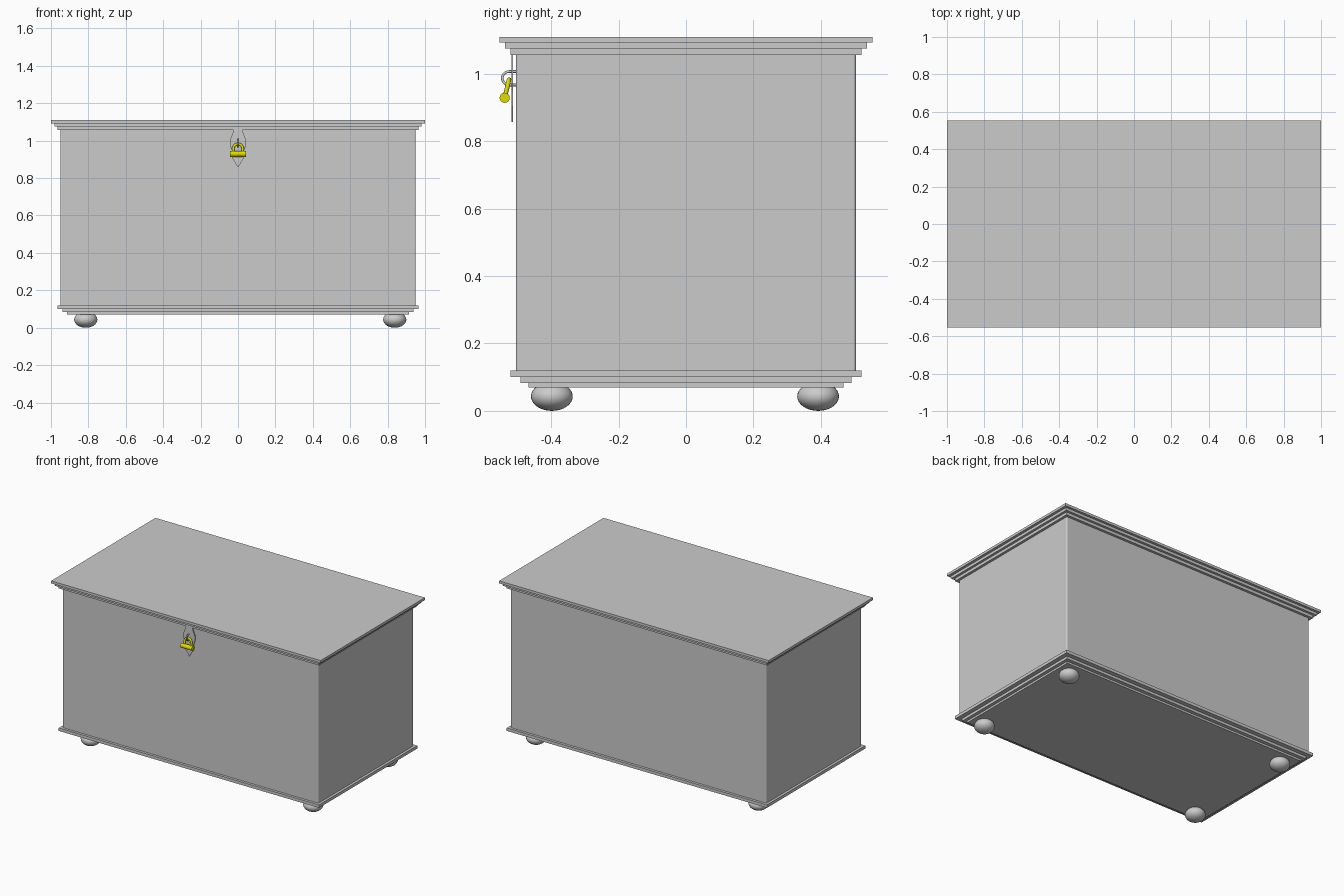
import bpy, bmesh
from math import pi, sin, cos
from mathutils import Vector

if "Cube" in bpy.data.objects:
    bpy.data.objects.remove(bpy.data.objects["Cube"])

brass = bpy.data.materials.new("brass")
brass.diffuse_color = (0.75, 0.72, 0.0, 1)
brass.use_nodes = True
brass.node_tree.nodes["Principled BSDF"].inputs["Base Color"].default_value = brass.diffuse_color


def make_object(name, bm, mat=None):
    bmesh.ops.recalc_face_normals(bm, faces=bm.faces)
    mesh = bpy.data.meshes.new(name)
    bm.to_mesh(mesh)
    bm.free()
    obj = bpy.data.objects.new(name, mesh)
    bpy.context.collection.objects.link(obj)
    if mat:
        mesh.materials.append(mat)
    return obj


def stepped_block(name, profile):
    """Stack rectangular rings (half_x, half_y, z) into one closed block."""
    bm = bmesh.new()
    rings = [[bm.verts.new((sx * hx, sy * hy, z))
              for sx, sy in ((-1, -1), (1, -1), (1, 1), (-1, 1))]
             for hx, hy, z in profile]
    for a, b in zip(rings, rings[1:]):
        for i in range(4):
            j = (i + 1) % 4
            bm.faces.new((a[i], a[j], b[j], b[i]))
    bm.faces.new(rings[0])
    bm.faces.new(rings[-1])
    return make_object(name, bm)


def tube(name, points, radius, mat=None):
    curve = bpy.data.curves.new(name, 'CURVE')
    curve.dimensions = '3D'
    curve.bevel_depth = radius
    curve.bevel_resolution = 3
    curve.use_fill_caps = True
    spline = curve.splines.new('POLY')
    spline.points.add(len(points) - 1)
    for p, co in zip(spline.points, points):
        p.co = (*co, 1)
    if mat:
        curve.materials.append(mat)
    obj = bpy.data.objects.new(name, curve)
    bpy.context.collection.objects.link(obj)
    return obj


def smooth(obj):
    bpy.ops.object.select_all(action='DESELECT')
    obj.select_set(True)
    bpy.context.view_layer.objects.active = obj
    bpy.ops.object.shade_smooth_by_angle()


# Plinth and lid with stepped mouldings
stepped_block("base_moulding", [
    (0.915, 0.467, 0.07), (0.915, 0.467, 0.083), (0.937, 0.491, 0.083),
    (0.937, 0.491, 0.10), (0.966, 0.521, 0.10), (0.966, 0.521, 0.12)])
stepped_block("lid", [
    (0.966, 0.521, 1.056), (0.966, 0.521, 1.075), (0.982, 0.537, 1.075),
    (0.982, 0.537, 1.093), (1.0, 0.553, 1.093), (1.0, 0.553, 1.11)])

# Chest box with softened upright corners
box = stepped_block("chest_body", [(0.949, 0.504, 0.118), (0.949, 0.504, 1.058)])
bm = bmesh.new()
bm.from_mesh(box.data)
uprights = [e for e in bm.edges if abs(e.verts[0].co.z - e.verts[1].co.z) > 0.5]
bmesh.ops.bevel(bm, geom=uprights, offset=0.007, segments=3, profile=0.5, affect='EDGES')
bm.to_mesh(box.data)
bm.free()

# Bun feet
for side, x in (("left", -0.814), ("right", 0.838)):
    for end, y in (("front", -0.398), ("back", 0.392)):
        bm = bmesh.new()
        bmesh.ops.create_uvsphere(bm, u_segments=32, v_segments=16, radius=1)
        bmesh.ops.scale(bm, vec=(0.062, 0.062, 0.043), verts=bm.verts)
        bmesh.ops.translate(bm, vec=(x, y, 0.046 - 0.003), verts=bm.verts)
        smooth(make_object(f"{end}_{side}_foot", bm))

# Hasp plate hanging from the lid
half = [(0.022, 1.06), (0.03, 1.035), (0.044, 1.0), (0.043, 0.975),
        (0.032, 0.945), (0.03, 0.905)]
outline = half + [(0, 0.857)] + [(-x, z) for x, z in reversed(half)]
bm = bmesh.new()
face = bm.faces.new([bm.verts.new((x, -0.518, z)) for x, z in outline])
ext = bmesh.ops.extrude_face_region(bm, geom=[face])
bmesh.ops.translate(bm, vec=(0, 0.005, 0),
                    verts=[v for v in ext["geom"] if isinstance(v, bmesh.types.BMVert)])
make_object("hasp_plate", bm)

# Staple through the hasp
arc = [(0, -0.525 - 0.02 * sin(pi * i / 12), 0.987 + 0.02 * cos(pi * i / 12))
       for i in range(13)]
tube("staple", [(0, -0.50, 1.007)] + arc + [(0, -0.50, 0.967)], 0.004)

# Padlock: tilted shackle and barrel body
barrel = Vector((0, -0.538, 0.929))
up = Vector((0, 0.013, 0.055)).normalized()
right = Vector((1, 0, 0))
arc = [barrel + right * 0.025 * cos(pi * i / 16) + up * (0.03 + 0.025 * sin(pi * i / 16))
       for i in range(17)]
tube("padlock_shackle", [barrel + right * 0.025] + arc + [barrel - right * 0.025],
     0.007, brass)

bpy.ops.mesh.primitive_cylinder_add(vertices=32, radius=0.015, depth=0.084,
                                    location=barrel, rotation=(0, pi / 2, 0))
lock = bpy.context.object
lock.name = "padlock_body"
lock.data.materials.append(brass)
smooth(lock)
